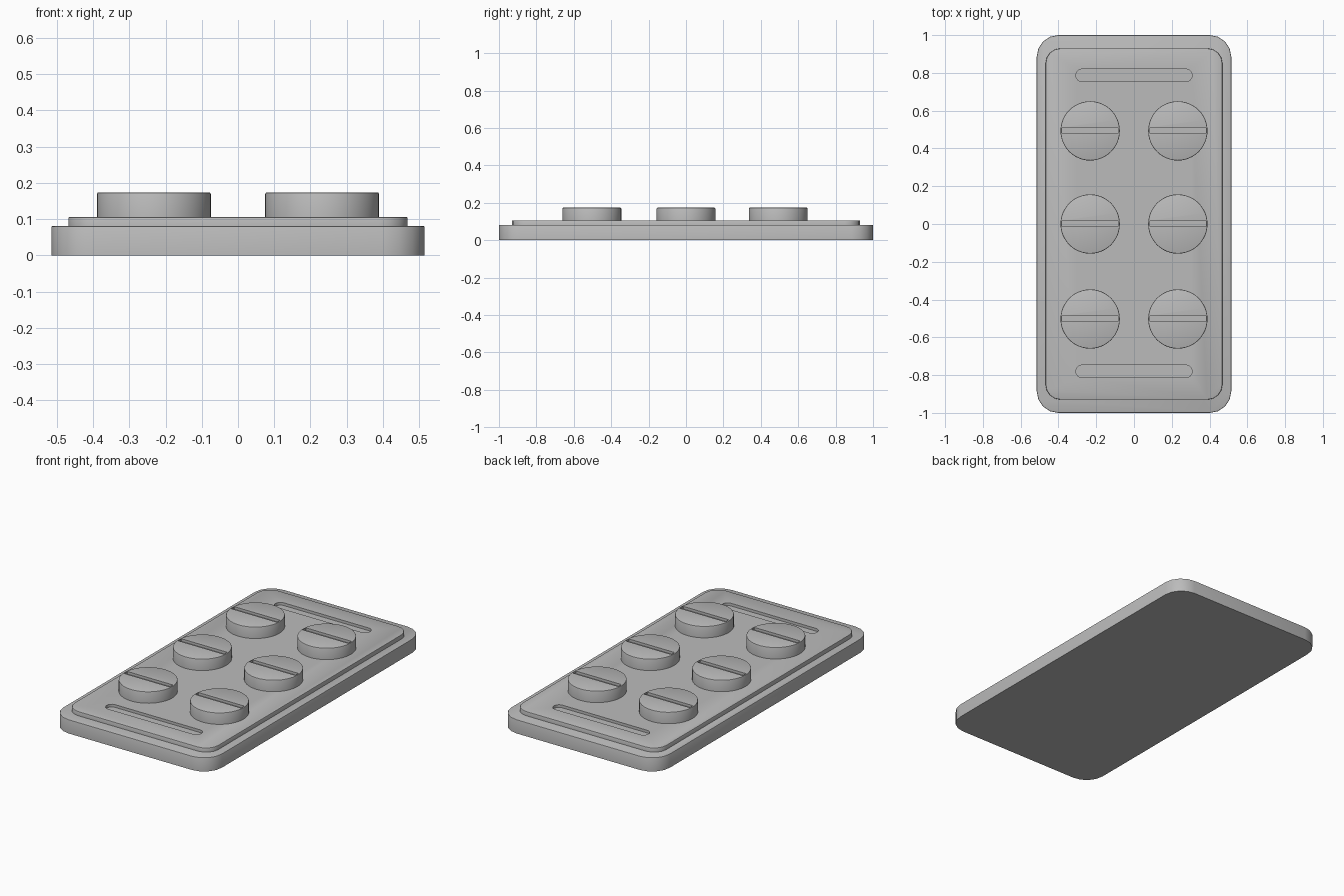
import bpy, bmesh, math

cube = bpy.data.objects.get("Cube")
if cube:
    bpy.data.objects.remove(cube)

grey = bpy.data.materials.new("plain grey")
grey.use_nodes = True
grey.diffuse_color = (0.5, 0.5, 0.5, 1)
grey.node_tree.nodes["Principled BSDF"].inputs["Base Color"].default_value = (0.5, 0.5, 0.5, 1)


def rounded_outline(width, depth, radius, steps):
    """Counter-clockwise outline of a rounded rectangle."""
    points = []
    for quarter, (sx, sy) in enumerate([(1, 1), (-1, 1), (-1, -1), (1, -1)]):
        for i in range(steps + 1):
            a = (quarter + i / steps) * math.pi / 2
            points.append((sx * (width / 2 - radius) + radius * math.cos(a),
                           sy * (depth / 2 - radius) + radius * math.sin(a)))
    return points


def circle_outline(radius, sides):
    return [(radius * math.cos(i * math.tau / sides), radius * math.sin(i * math.tau / sides))
            for i in range(sides)]


def extrude(name, outline, x, y, bottom, top, rim=0):
    """Solid prism from an outline, with an optional softened top rim."""
    bm = bmesh.new()
    face = bm.faces.new([bm.verts.new((x + px, y + py, bottom)) for px, py in outline])
    result = bmesh.ops.extrude_face_region(bm, geom=[face])
    for v in result["geom"]:
        if isinstance(v, bmesh.types.BMVert):
            v.co.z = top
    bmesh.ops.remove_doubles(bm, verts=bm.verts, dist=0.0001)
    bmesh.ops.recalc_face_normals(bm, faces=bm.faces)
    if rim:
        edges = [e for e in bm.edges if all(v.co.z > top - 0.0001 for v in e.verts)]
        bmesh.ops.bevel(bm, geom=edges, offset=rim, segments=2, profile=0.5, affect="EDGES")
    mesh = bpy.data.meshes.new(name)
    bm.to_mesh(mesh)
    bm.free()
    mesh.materials.append(grey)
    obj = bpy.data.objects.new(name, mesh)
    bpy.context.collection.objects.link(obj)
    return obj


def carve(obj, cutter):
    """Cut a recess and discard the cutter."""
    mod = obj.modifiers.new("recess", "BOOLEAN")
    mod.operation = "DIFFERENCE"
    mod.solver = "EXACT"
    mod.object = cutter
    bpy.context.view_layer.objects.active = obj
    bpy.ops.object.modifier_apply(modifier=mod.name)
    bpy.data.objects.remove(cutter)


def smooth(obj):
    bpy.ops.object.select_all(action="DESELECT")
    obj.select_set(True)
    bpy.context.view_layer.objects.active = obj
    bpy.ops.object.shade_smooth_by_angle(angle=math.radians(35))


# Base slab
base = extrude("base_plate", rounded_outline(1.03, 2.0, 0.115, 4), 0, 0, 0, 0.081, 0.004)
smooth(base)

# Raised panel with a long round-ended recess near each end
panel = extrude("raised_panel", rounded_outline(0.936, 1.86, 0.08, 4), 0, 0, 0.079, 0.106, 0.004)
for y in (-0.78, 0.787):
    carve(panel, extrude("slot_cutter", rounded_outline(0.615, 0.066, 0.032, 6), 0, y, 0.09, 0.15))
smooth(panel)

# Two columns of round studs, each with a straight groove
for row, y in zip(("front", "middle", "back"), (-0.503, 0, 0.493)):
    for side, x in (("right", -0.232), ("left", 0.232)):
        stud = extrude(f"{row}_{side}_stud", circle_outline(0.157, 48), x, y, 0.1, 0.174, 0.005)
        carve(stud, extrude("groove_cutter", rounded_outline(0.298, 0.03, 0.002, 1),
                            x, y + 0.002, 0.159, 0.25))
        smooth(stud)
